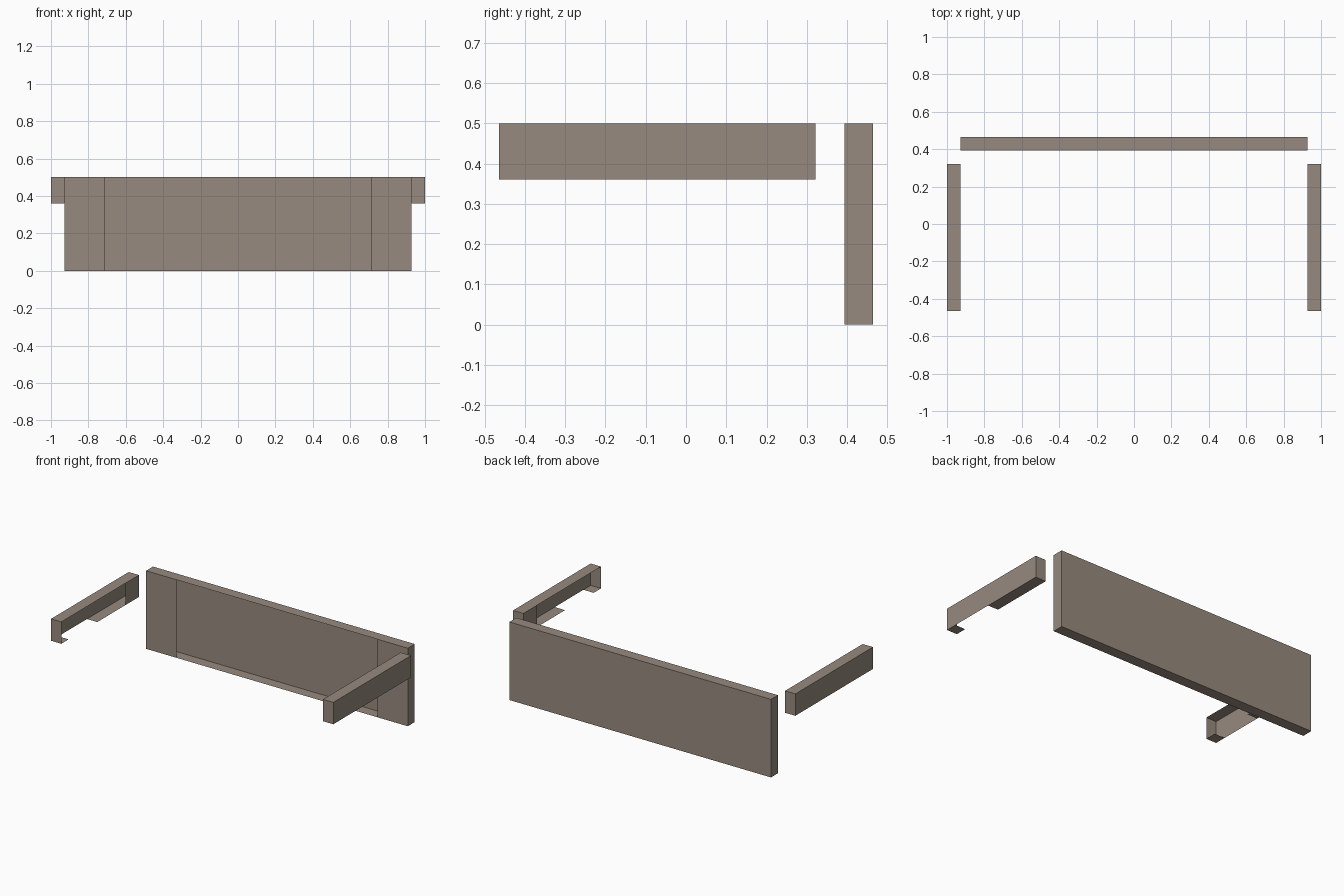
import bpy, bmesh
from mathutils import Vector

if "Cube" in bpy.data.objects:
    bpy.data.objects.remove(bpy.data.objects["Cube"], do_unlink=True)

taupe = bpy.data.materials.new("taupe fabric")
taupe.use_nodes = True
colour = (0.31, 0.255, 0.212, 1)
taupe.diffuse_color = colour
taupe.node_tree.nodes["Principled BSDF"].inputs["Base Color"].default_value = colour


def open_box(name, low, high, axis, cuts, is_open):
    """Hollow box, cut across an axis, with the faces chosen by is_open removed."""
    low, high = Vector(low), Vector(high)
    bm = bmesh.new()
    bmesh.ops.create_cube(bm, size=1)
    for v in bm.verts:
        v.co = (low + high) / 2 + v.co * (high - low)
    for cut in cuts:
        normal, point = Vector((0, 0, 0)), Vector((0, 0, 0))
        normal[axis], point[axis] = 1, cut
        bmesh.ops.bisect_plane(bm, geom=bm.verts[:] + bm.edges[:] + bm.faces[:],
                               plane_co=point, plane_no=normal)
    bm.normal_update()
    gone = [f for f in bm.faces if is_open(f.normal, f.calc_center_median())]
    bmesh.ops.delete(bm, geom=gone, context='FACES')
    # Merge the strips left in the uncut walls
    bmesh.ops.dissolve_limit(bm, angle_limit=0.01, verts=bm.verts[:], edges=bm.edges[:])
    mesh = bpy.data.meshes.new(name)
    bm.to_mesh(mesh)
    bm.free()
    mesh.materials.append(taupe)
    obj = bpy.data.objects.new(name, mesh)
    bpy.context.collection.objects.link(obj)


# Back panel, open at the middle of its front
OPENING = 0.712
open_box("back_panel", (-0.927, 0.394, 0), (0.927, 0.464, 0.5), 0,
         (-OPENING, OPENING),
         lambda n, c: n.y < -0.5 and abs(c.x) < OPENING)

# Armrests, open along the inner side and in part of the underside
INNER_END, GAP_FRONT, GAP_BACK = 0.185, -0.39, -0.1
for name, side in (("left_armrest", 1), ("right_armrest", -1)):
    def is_open(n, c, side=side):
        inner = n.x * side < -0.5 and c.y < INNER_END
        under = n.z < -0.5 and GAP_FRONT < c.y < GAP_BACK
        return inner or under

    x0, x1 = sorted((0.927 * side, side))
    open_box(name, (x0, -0.464, 0.36), (x1, 0.322, 0.5), 1,
             (GAP_FRONT, GAP_BACK, INNER_END), is_open)
